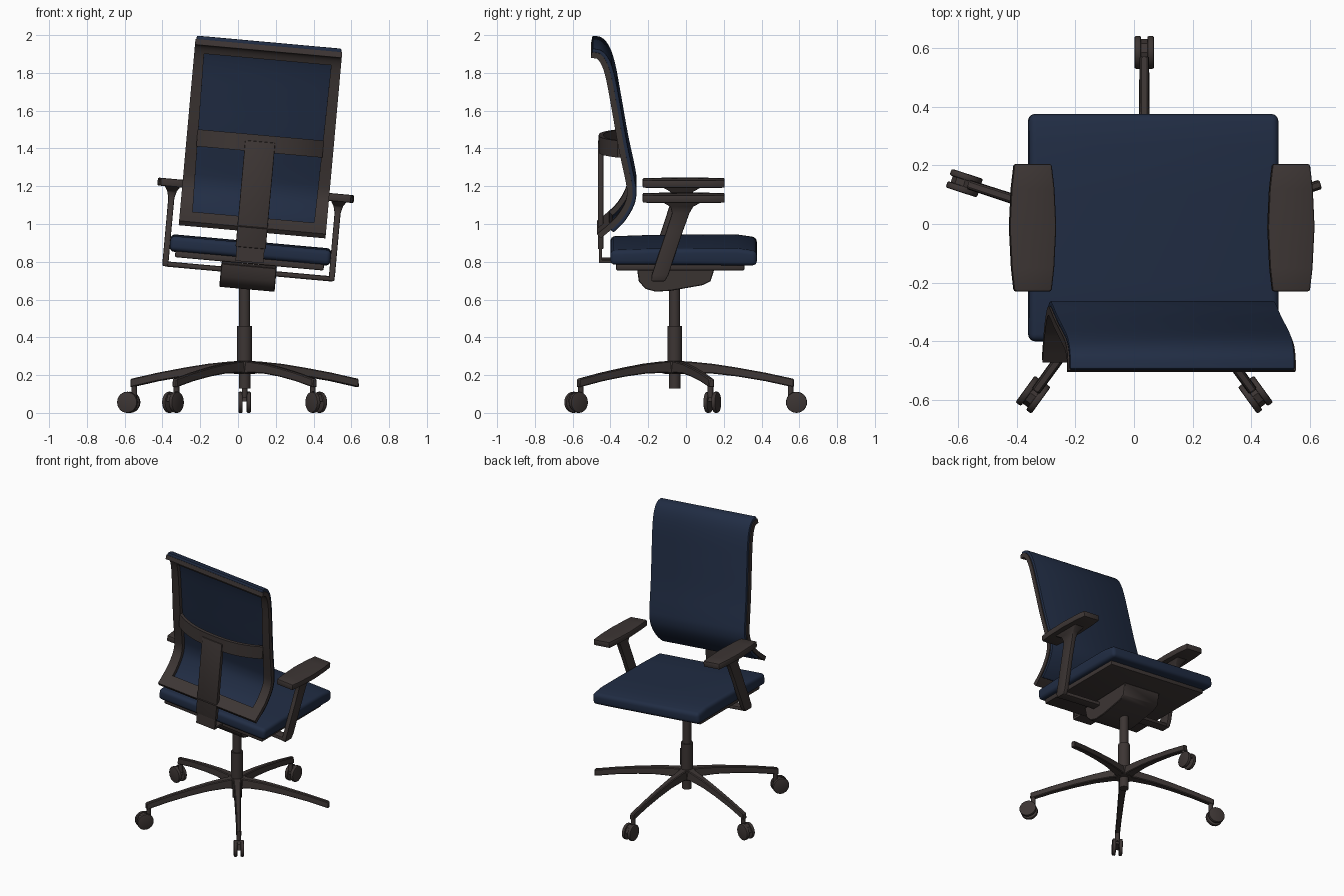
import bpy, bmesh, math
from mathutils import Matrix, Vector

if "Cube" in bpy.data.objects:
    bpy.data.objects.remove(bpy.data.objects["Cube"])

def material(name, rgb):
    m = bpy.data.materials.new(name)
    m.diffuse_color = (*rgb, 1)
    m.use_nodes = True
    m.node_tree.nodes["Principled BSDF"].inputs["Base Color"].default_value = m.diffuse_color
    return m

BROWN = material("dark brown plastic", (0.046, 0.036, 0.034))
BLUE = material("navy fabric", (0.015, 0.026, 0.058))

CX, CY = 0.035, -0.06                       # column position
# Everything above the column leans sideways by about five degrees
LEAN = (Matrix.Translation((CX, 0, 0.52)) @ Matrix.Rotation(math.radians(5.15), 4, 'Y')
        @ Matrix.Translation((0, 0, -0.52)))

def finish(name, bm, mat, xf, bevel=0, seg=2):
    bmesh.ops.recalc_face_normals(bm, faces=bm.faces)
    if bevel:
        edges = [e for e in bm.edges if e.calc_face_angle(0) > math.radians(40)]
        bmesh.ops.bevel(bm, geom=edges, offset=bevel, segments=seg, profile=0.5,
                        affect='EDGES', clamp_overlap=True)
    bm.transform(xf)
    bmesh.ops.recalc_face_normals(bm, faces=bm.faces)
    me = bpy.data.meshes.new(name)
    bm.to_mesh(me)
    bm.free()
    me.materials.append(mat)
    for p in me.polygons:
        p.use_smooth = True
    me.set_sharp_from_angle(angle=math.radians(35))
    ob = bpy.data.objects.new(name, me)
    bpy.context.collection.objects.link(ob)
    return ob

def loft(name, rings, mat, xf=LEAN, bevel=0, seg=2):
    """Skin a list of equal-length point rings and cap both ends."""
    bm = bmesh.new()
    rows = [[bm.verts.new(p) for p in r] for r in rings]
    n = len(rows[0])
    for a, b in zip(rows, rows[1:]):
        for i in range(n):
            j = (i + 1) % n
            bm.faces.new((a[i], a[j], b[j], b[i]))
    bm.faces.new(rows[0])
    bm.faces.new(rows[-1])
    return finish(name, bm, mat, xf, bevel, seg)

def box(name, x0, x1, y0, y1, z0, z1, mat, bevel=0, seg=2):
    return loft(name, [[(x0, y0, z), (x1, y0, z), (x1, y1, z), (x0, y1, z)]
                       for z in (z0, z1)], mat, LEAN, bevel, seg)

def cylinder(name, r, depth, xf, mat=BROWN, bevel=0, sides=24):
    bm = bmesh.new()
    bmesh.ops.create_cone(bm, cap_ends=True, segments=sides, radius1=r, radius2=r, depth=depth)
    return finish(name, bm, mat, xf, bevel)

def post(name, r, z0, z1):
    cylinder(name, r, z1 - z0, Matrix.Translation((CX, CY, (z0 + z1) / 2)))

# Gas column and hub
post("column_foot", 0.031, 0.13, 0.25)
post("hub", 0.055, 0.205, 0.272)
post("column_sleeve", 0.039, 0.25, 0.46)
post("column_rod", 0.029, 0.45, 0.70)

# Five star legs with twin-wheel casters (the right leg has lost its caster)
LEG = [(0.02, 0.205, 0.275, 0.036), (0.08, 0.212, 0.272, 0.030), (0.2, 0.208, 0.260, 0.024),
       (0.33, 0.193, 0.240, 0.021), (0.48, 0.168, 0.213, 0.018), (0.632, 0.135, 0.180, 0.017)]
for k in range(5):
    spin = Matrix.Translation((CX, CY, 0)) @ Matrix.Rotation(math.radians(18 + 72 * k), 4, 'Z')
    loft(f"leg_{k}", [[(r, -w, zb), (r, w, zb), (r, w * 0.8, zt), (r, -w * 0.8, zt)]
                      for r, zb, zt, w in LEG], BROWN, spin, 0.005, 1)
    if k == 0:
        continue
    cylinder(f"caster_pin_{k}", 0.015, 0.09, spin @ Matrix.Translation((0.614, 0, 0.125)), sides=12)
    for s in (-1, 1):
        cylinder(f"caster_wheel_{k}_{s}", 0.056, 0.023,
                 spin @ Matrix.Translation((0.645, s * 0.022, 0.056))
                 @ Matrix.Rotation(math.pi / 2, 4, 'X'), bevel=0.006)
    loft(f"caster_hood_{k}", [[(0.605, y, 0.06), (0.69, y, 0.06), (0.675, y, 0.098), (0.645, y, 0.109),
                               (0.615, y, 0.1)] for y in (-0.013, 0.013)], BROWN, spin)

# Tilt mechanism under the seat
MECH = [(-0.26, 0.78), (-0.25, 0.71), (-0.215, 0.67), (-0.16, 0.655), (-0.08, 0.66),
        (0.09, 0.69), (0.13, 0.71), (0.155, 0.79)]
loft("tilt_mechanism", [[(x, y, z) for y, z in MECH] for x in (-0.147, 0.147)], BROWN, LEAN, 0.004, 1)
box("seat_plate", -0.395, 0.395, -0.37, 0.31, 0.79, 0.826, BROWN, 0.008)

# Seat cushion, slightly crowned toward the front
SEAT = [(-0.40, 0.822, 0.90), (-0.2, 0.822, 0.907), (0.1, 0.82, 0.91), (0.27, 0.818, 0.91), (0.375, 0.818, 0.895)]
loft("seat_cushion", [[(-0.427, y, a), (0.427, y, a), (0.427, y, b), (-0.427, y, b)]
                      for y, a, b in SEAT], BLUE, LEAN, 0.024, 4)

# Backrest side profile (y, z), smoothed into a curve
BACK = [(-0.44, 0.945), (-0.385, 0.99), (-0.325, 1.05), (-0.277, 1.13), (-0.262, 1.20), (-0.272, 1.28),
        (-0.308, 1.45), (-0.345, 1.66), (-0.375, 1.82), (-0.405, 1.91), (-0.445, 1.958), (-0.495, 1.970)]

def smooth(pts, n=5):
    p = [Vector(q) for q in pts]
    p = [2 * p[0] - p[1]] + p + [2 * p[-1] - p[-2]]
    out = []
    for a, b, c, d in zip(p, p[1:], p[2:], p[3:]):
        for i in range(n):
            t = i / n
            out.append(0.5 * (2 * b + (c - a) * t + (2 * a - 5 * b + 4 * c - d) * t * t
                              + (3 * b - a - 3 * c + d) * t ** 3))
    return out + [p[-2]]

CURVE = smooth(BACK)

def shell(name, z0, z1, d0, d1, xl, xr, mat, bevel=0):
    """Slab following the backrest curve, between depths d0 and d1 behind it."""
    rings = []
    for i, p in enumerate(CURVE):
        if not z0 <= p.y <= z1:
            continue
        t = (CURVE[min(i + 1, len(CURVE) - 1)] - CURVE[max(i - 1, 0)]).normalized()
        back = Vector((-t.y, t.x))
        f, b = p + back * d0, p + back * d1
        k = (p.y - 0.95)
        l, r = xl(k), xr(k)
        rings.append([(l, *f), (r, *f), (r, *b), (l, *b)])
    loft(name, rings, mat, LEAN, bevel)

shell("back_cushion", 0.985, 2, 0, 0.024, lambda k: -0.385, lambda k: 0.385, BLUE, 0.008)
inner = lambda k: 0.322 + 0.017 * k
shell("back_frame_left", 0.9, 2, 0.02, 0.05, lambda k: -0.39, lambda k: -inner(k), BROWN)
shell("back_frame_right", 0.9, 2, 0.02, 0.05, inner, lambda k: 0.39, BROWN)
shell("back_frame_top", 1.885, 2, 0.02, 0.05, lambda k: -0.345, lambda k: 0.345, BROWN)
shell("back_frame_bottom", 0.9, 1.006, 0.02, 0.05, lambda k: -0.33, lambda k: 0.33, BROWN)

# Curved lumbar band and the spine that carries the back
band = []
for i in range(17):
    u = -0.335 + 0.67 * i / 16
    y = -0.452 + 0.1 * abs(u / 0.335) ** 2.5
    band.append([(u, y - 0.01, 1.385), (u, y + 0.01, 1.385), (u, y + 0.015, 1.475), (u, y - 0.01, 1.475)])
loft("lumbar_band", band, BROWN)
box("spine", -0.08, 0.08, -0.467, -0.438, 0.875, 1.44, BROWN, 0.005)
box("spine_foot", -0.074, 0.074, -0.46, -0.444, 0.805, 0.885, BROWN)
box("spine_bracket", -0.074, 0.074, -0.46, -0.33, 0.80, 0.816, BROWN)

# Armrests: bowed pad, flared bracket, slanted post, cross bar
box("arm_cross_bar", -0.45, 0.45, -0.18, -0.11, 0.736, 0.764, BROWN, 0.010)
PAD = [(-0.23, 0.064), (-0.15, 0.073), (-0.01, 0.08), (0.12, 0.074), (0.205, 0.064)]
for s, side in ((-1, "left"), (1, "right")):
    u = s * 0.442
    loft(f"arm_pad_{side}", [[(u - w, y, 1.16), (u + w, y, 1.16), (u + w, y, 1.202), (u - w, y, 1.202)]
                             for y, w in PAD], BROWN, LEAN, 0.008)
    # (z, y centre, half depth, half width)
    POST = [(0.738, -0.148, 0.036, 0.014), (0.77, -0.138, 0.044, 0.016), (1.0, -0.062, 0.044, 0.016),
            (1.10, -0.028, 0.046, 0.016), (1.135, -0.022, 0.06, 0.024), (1.162, -0.022, 0.105, 0.042)]
    loft(f"arm_post_{side}", [[(u - w, c - h, z), (u + w, c - h, z), (u + w, c + h, z), (u - w, c + h, z)]
                              for z, c, h, w in POST], BROWN, LEAN, 0.006)
